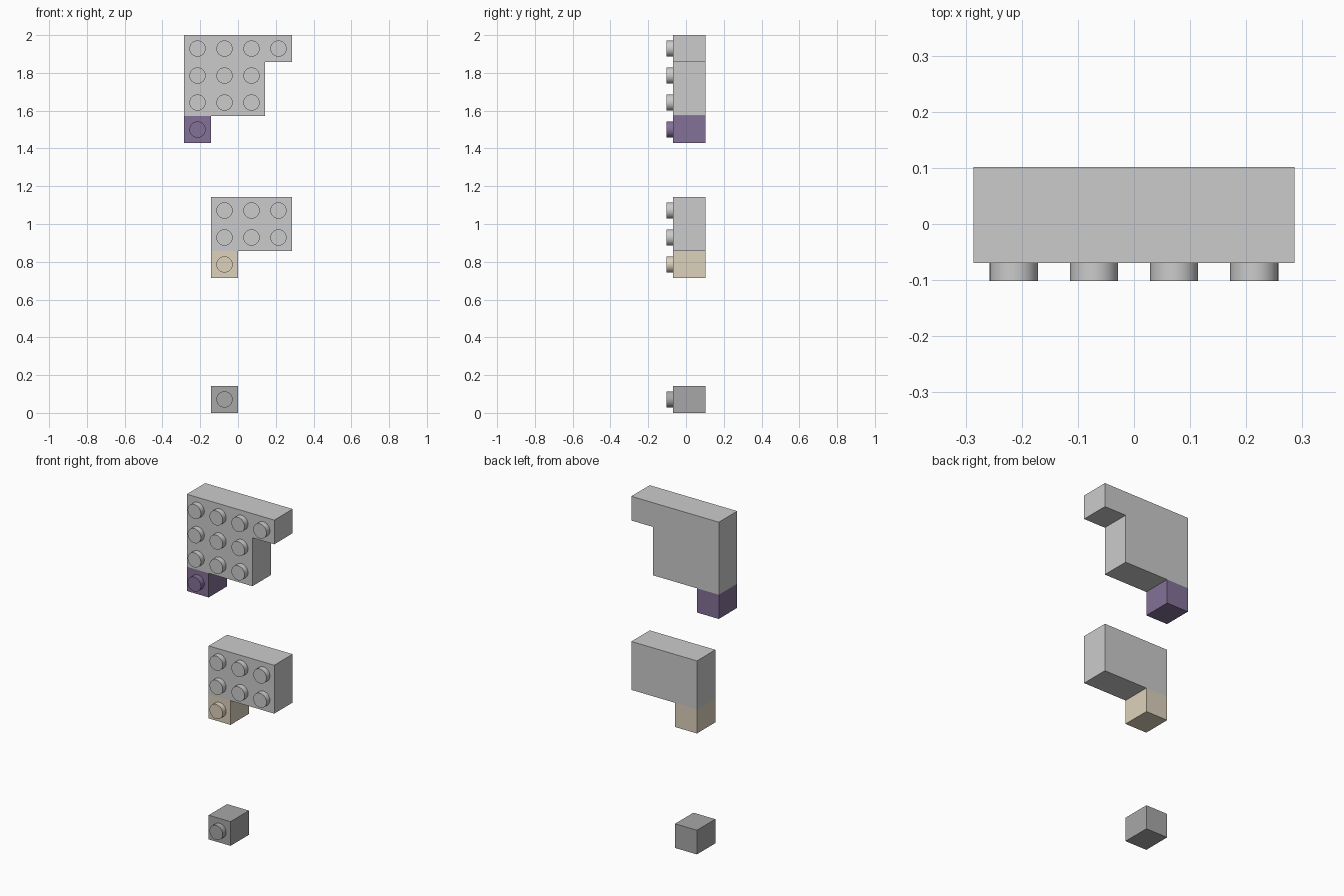
import bpy, bmesh
from math import radians
from mathutils import Matrix

if "Cube" in bpy.data.objects:
    bpy.data.objects.remove(bpy.data.objects["Cube"])

U = 2 / 14                 # one grid cell
BACK, FRONT = 0.102, -0.0695
STUD_R, STUD_H = 0.3 * U, 0.0325


def material(name, rgb):
    m = bpy.data.materials.new(name)
    m.diffuse_color = (*rgb, 1)
    m.use_nodes = True
    m.node_tree.nodes["Principled BSDF"].inputs["Base Color"].default_value = m.diffuse_color
    return m


def px(c):
    return (c - 2) * U


def studded_block(name, outline, cells, mat=None):
    """Extrude an outline of (column, row) corners and put a stud on each cell."""
    bm = bmesh.new()
    face = bm.faces.new([bm.verts.new((px(c), FRONT, r * U)) for c, r in outline])
    ext = bmesh.ops.extrude_face_region(bm, geom=[face], use_keep_orig=True)
    verts = [v for v in ext["geom"] if isinstance(v, bmesh.types.BMVert)]
    bmesh.ops.translate(bm, verts=verts, vec=(0, BACK - FRONT, 0))
    bmesh.ops.recalc_face_normals(bm, faces=bm.faces[:])
    # round studs on the front
    for c, r in cells:
        place = (Matrix.Translation((px(c + 0.5), FRONT - STUD_H / 2, (r + 0.5) * U))
                 @ Matrix.Rotation(radians(90), 4, 'X'))
        bmesh.ops.create_cone(bm, cap_ends=True, segments=48, radius1=STUD_R,
                              radius2=STUD_R, depth=STUD_H, matrix=place)
    mesh = bpy.data.meshes.new(name)
    bm.to_mesh(mesh)
    bm.free()
    ob = bpy.data.objects.new(name, mesh)
    bpy.context.collection.objects.link(ob)
    if mat:
        mesh.materials.append(mat)
    bpy.ops.object.select_all(action='DESELECT')
    ob.select_set(True)
    bpy.context.view_layer.objects.active = ob
    bpy.ops.object.shade_smooth_by_angle(angle=radians(30))
    return ob


def single_block(name, c, r, mat):
    studded_block(name, [(c, r), (c + 1, r), (c + 1, r + 1), (c, r + 1)], [(c, r)], mat)


# upper stepped block: one row of four over two rows of three
studded_block("upper_block", [(0, 11), (3, 11), (3, 13), (4, 13), (4, 14), (0, 14)],
              [(c, r) for r in (11, 12) for c in range(3)] + [(c, 13) for c in range(4)])
# middle block, three by two
studded_block("middle_block", [(1, 6), (4, 6), (4, 8), (1, 8)],
              [(c, r) for r in (6, 7) for c in (1, 2, 3)])

# single coloured blocks
single_block("purple_block", 0, 10, material("purple", (0.23, 0.165, 0.31)))
single_block("tan_block", 1, 5, material("tan", (0.72, 0.64, 0.50)))
single_block("bottom_block", 1, 0, material("dark_grey", (0.39, 0.39, 0.39)))
